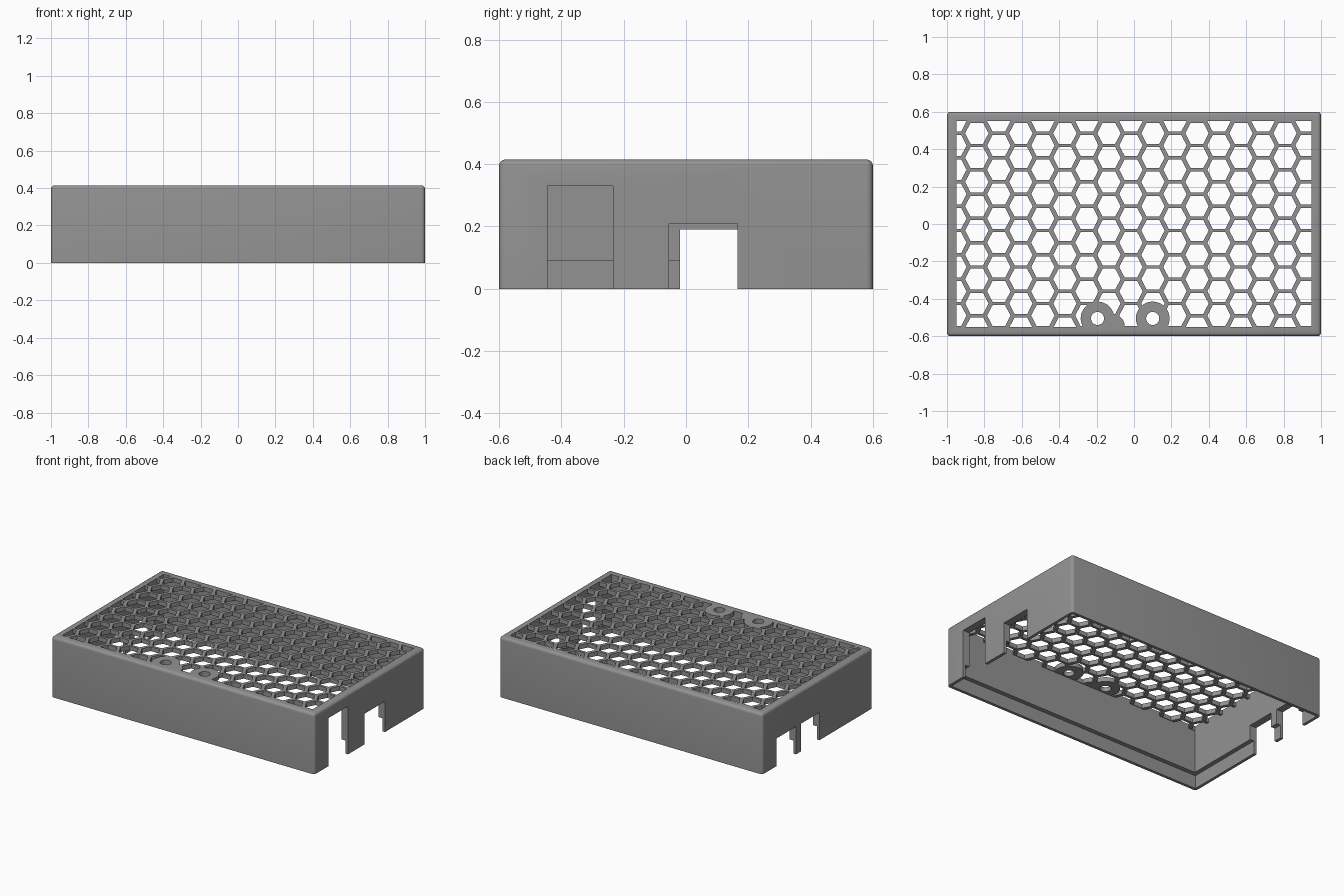
import bpy, bmesh, math
from mathutils import Matrix

if "Cube" in bpy.data.objects:
    bpy.data.objects.remove(bpy.data.objects["Cube"])

HX, HY, H = 1.0, 0.6, 0.415      # outer half sizes and height
WALL, LIP, LIP_Z = 0.05, 0.02, 0.09
TOP = 0.03                       # thickness of the grille
ROUND = 0.02

grey = bpy.data.materials.new("grey plastic")
grey.diffuse_color = (0.29, 0.29, 0.29, 1)
grey.use_nodes = True
grey.node_tree.nodes["Principled BSDF"].inputs["Base Color"].default_value = grey.diffuse_color


def make(name, bm):
    mesh = bpy.data.meshes.new(name)
    bmesh.ops.recalc_face_normals(bm, faces=bm.faces)
    bm.to_mesh(mesh)
    bm.free()
    ob = bpy.data.objects.new(name, mesh)
    mesh.materials.append(grey)
    bpy.context.collection.objects.link(ob)
    return ob


def box(name, x0, x1, y0, y1, z0, z1, rounding=0):
    bm = bmesh.new()
    m = Matrix.LocRotScale(((x0 + x1) / 2, (y0 + y1) / 2, (z0 + z1) / 2), None,
                           (x1 - x0, y1 - y0, z1 - z0))
    bmesh.ops.create_cube(bm, size=1, matrix=m)
    if rounding:                 # round everything but the bottom edges
        edges = [e for e in bm.edges if max(v.co.z for v in e.verts) > z0 + 0.01]
        bmesh.ops.bevel(bm, geom=edges, offset=rounding, segments=4,
                        profile=0.5, affect='EDGES')
    return make(name, bm)


def prisms(name, items, sides, depth):
    """Vertical prisms given as (x, y, radius), centred on the grille."""
    bm = bmesh.new()
    for x, y, r in items:
        bmesh.ops.create_cone(bm, cap_ends=True, segments=sides, radius1=r, radius2=r,
                              depth=depth, matrix=Matrix.Translation((x, y, H - TOP / 2))
                              @ Matrix.Rotation(math.pi / 2 if sides == 6 else 0, 4, 'Z'))
    return make(name, bm)


def cut(ob, cutter):
    mod = ob.modifiers.new("cut", 'BOOLEAN')
    mod.operation, mod.object, mod.solver = 'DIFFERENCE', cutter, 'EXACT'
    mod.use_self = True
    bpy.context.view_layer.objects.active = ob
    bpy.ops.object.modifier_apply(modifier=mod.name)
    bpy.data.objects.remove(cutter)


# Outer walls: rounded block, hollowed, with a thinner lip at the bottom
shell = box("case_walls", -HX, HX, -HY, HY, 0, H, ROUND)
ix, iy = HX - WALL, HY - WALL
cut(shell, box("cavity", -ix, ix, -iy, iy, -0.5, 1))
lx, ly = HX - LIP, HY - LIP
cut(shell, box("lip_cut", -lx, lx, -ly, ly, -0.5, LIP_Z))

# Port openings in the end walls: side, y range, top
for side, y0, y1, top in ((1, -0.445, -0.235, 0.33), (1, -0.055, 0.165, 0.21),
                          (-1, -0.02, 0.18, 0.19), (-1, 0.235, 0.445, 0.19)):
    x0, x1 = sorted((side * 0.9, side * 1.1))
    cut(shell, box("port_cut", x0, x1, y0, y1, -0.5, top))

# Honeycomb grille with two screw bosses
PX, PY, BAR = 0.1177, 0.13, 0.018
cells = []
for col in range(18):
    x = -0.958 + col * PX
    start = 0.485 if col % 2 else 0.55
    for row in range(10):
        cells.append((x, start - row * PY, (PY - BAR) / math.sqrt(3)))
# hexagons with a flat top, widened slightly to suit the column spacing
holes = prisms("cells", cells, 6, 0.1)
me = holes.data
centres = [-0.958 + c * PX for c in range(18)]
for v in me.vertices:
    c = min(centres, key=lambda q: abs(q - v.co.x) - (0.04 if abs(q - v.co.x) < 0.02 else 0))
    v.co.x = c + (v.co.x - c) * 1.04
bosses = [(-0.195, -0.505, 0.09), (0.10, -0.505, 0.09), (-0.11, -0.545, 0.06)]
for b in bosses:
    cut(holes, prisms("boss_keep", [b], 48, 0.2))
grille = box("honeycomb_grille", -ix, ix, -iy, iy, H - TOP, H)
cut(grille, holes)
cut(grille, prisms("screw_holes", [(x, y, 0.035) for x, y, r in bosses[:2]], 32, 0.2))

for ob in (shell, grille):
    bpy.ops.object.select_all(action='DESELECT')
    ob.select_set(True)
    bpy.context.view_layer.objects.active = ob
    bpy.ops.object.shade_smooth_by_angle(angle=math.radians(30))
